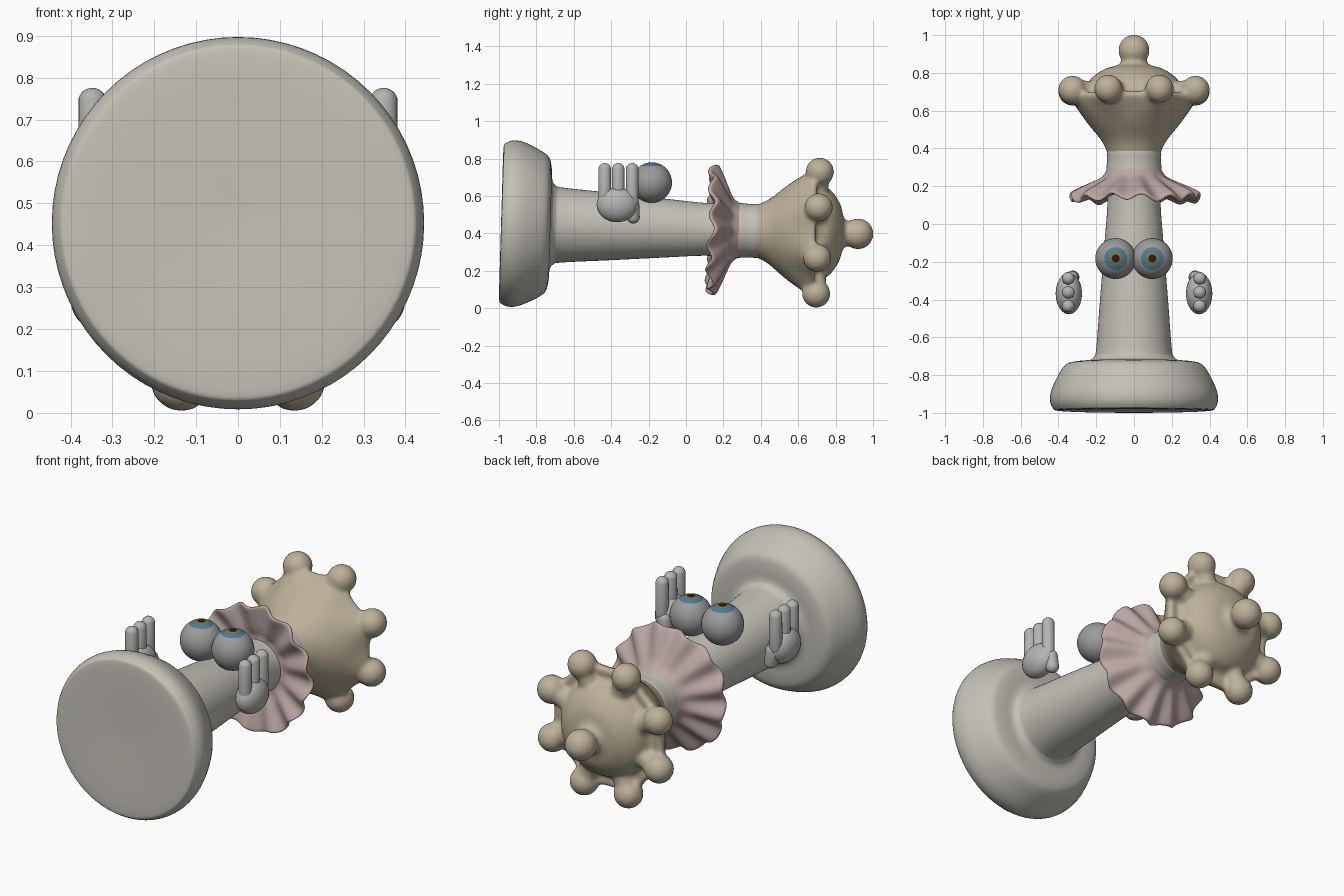
import bpy, bmesh
from math import sin, cos, pi, radians
from mathutils import Matrix, Vector

if "Cube" in bpy.data.objects:
    bpy.data.objects.remove(bpy.data.objects["Cube"])

# Local frame: z runs along the piece; it lies down along +y with a slight tilt
LAY = Matrix.Translation((0, 0, 0.425)) @ Matrix.Rotation(radians(-91.7), 4, 'X')


def mat(name, rgb):
    m = bpy.data.materials.new(name)
    m.diffuse_color = (*rgb, 1)
    m.use_nodes = True
    m.node_tree.nodes["Principled BSDF"].inputs["Base Color"].default_value = m.diffuse_color
    return m


STONE = mat("warm_grey", (0.55, 0.53, 0.47))
TAN = mat("tan", (0.51, 0.44, 0.32))
PINK = mat("dusty_pink", (0.50, 0.39, 0.37))
GREY = mat("hand_grey", (0.46, 0.46, 0.45))
EYE = mat("eye_grey", (0.33, 0.33, 0.33))
BLUE = mat("iris_blue", (0.08, 0.20, 0.27))
AMBER = mat("iris_amber", (0.30, 0.18, 0.03))
DARK = mat("pupil_dark", (0.02, 0.012, 0.01))


def finish(bm, name, mats, matrix=Matrix()):
    bmesh.ops.recalc_face_normals(bm, faces=bm.faces)
    for f in bm.faces:
        f.smooth = True
    me = bpy.data.meshes.new(name)
    bm.to_mesh(me)
    bm.free()
    for m in mats:
        me.materials.append(m)
    ob = bpy.data.objects.new(name, me)
    bpy.context.collection.objects.link(ob)
    ob.matrix_world = matrix
    return ob


def spline(pts, steps=4):
    # Catmull-Rom through the profile points
    p = [Vector(q) for q in pts]
    p = [p[0]] + p + [p[-1]]
    out = []
    for i in range(1, len(p) - 2):
        a, b, c, d = p[i - 1:i + 3]
        for k in range(steps):
            t = k / steps
            out.append(0.5 * (2 * b + (c - a) * t + (2 * a - 5 * b + 4 * c - d) * t * t
                              + (3 * b - a - 3 * c + d) * t ** 3))
    return out + [p[-1]]


def lathe(bm, pts, seg=72, wave=None, caps=True):
    rings = []
    for u, r in spline(pts):
        ring = []
        for i in range(seg):
            a = 2 * pi * i / seg
            uu, rr = wave(u, r, a) if wave else (u, r)
            ring.append(bm.verts.new((rr * cos(a), rr * sin(a), uu)))
        rings.append(ring)
    for A, B in zip(rings, rings[1:]):
        for i in range(seg):
            j = (i + 1) % seg
            bm.faces.new((A[i], A[j], B[j], B[i]))
    if caps:
        bm.faces.new(rings[0][::-1])
        bm.faces.new(rings[-1])


def ball(bm, c, r, scale=(1, 1, 1)):
    m = Matrix.Translation(c) @ Matrix.Diagonal((*scale, 1))
    bmesh.ops.create_uvsphere(bm, u_segments=24, v_segments=16, radius=r, matrix=m)


def capsule(bm, a, b, r):
    a, b = Vector(a), Vector(b)
    d = b - a
    vs = bmesh.ops.create_uvsphere(bm, u_segments=20, v_segments=14, radius=r)['verts']
    for v in vs:
        if v.co.z > 0.001:
            v.co.z += d.length
    rot = Vector((0, 0, 1)).rotation_difference(d).to_matrix().to_4x4()
    bmesh.ops.transform(bm, matrix=Matrix.Translation(a) @ rot, verts=vs)


# Base, shaft and neck
bm = bmesh.new()
lathe(bm, [(-0.982, 0.02), (-0.988, 0.25), (-0.988, 0.40), (-0.975, 0.43), (-0.93, 0.445),
           (-0.87, 0.434), (-0.78, 0.39), (-0.74, 0.355), (-0.727, 0.30), (-0.722, 0.24),
           (-0.705, 0.213), (-0.66, 0.20), (-0.4, 0.18), (-0.1, 0.156), (0.1, 0.141),
           (0.22, 0.145), (0.28, 0.147), (0.33, 0.143), (0.38, 0.144), (0.41, 0.135)])
finish(bm, "base_and_shaft", [STONE], LAY)


# Ruffled collar: a flared skirt whose folds grow towards the hem
def ruffle(u, r, a):
    k = max(0, (r - 0.145) / 0.19)
    return (u + 0.017 * k * cos(13 * a) + 0.006 * k * cos(4 * a + 1),
            r + 0.008 * k * sin(13 * a + 0.6) + 0.005 * k * cos(5 * a))


bm = bmesh.new()
lathe(bm, [(0.30, 0.138), (0.275, 0.151), (0.245, 0.175), (0.21, 0.235), (0.18, 0.29), (0.155, 0.33),
           (0.142, 0.340), (0.130, 0.333), (0.14, 0.28), (0.155, 0.21), (0.17, 0.165), (0.17, 0.13)],
      seg=156, wave=ruffle, caps=False)
finish(bm, "ruffled_collar", [PINK], LAY)


# Crown: scalloped flared cup, dome, finial and eight beads fused together
def scallop(u, r, a):
    k = min(1, max(0, (u - 0.5) / 0.17)) * min(1, max(0, (r - 0.24) / 0.07))
    return u, r - 0.012 * k * cos(8 * a)


bm = bmesh.new()
lathe(bm, [(0.36, 0.12), (0.365, 0.138), (0.40, 0.150), (0.45, 0.178), (0.52, 0.236), (0.60, 0.298),
           (0.66, 0.338), (0.685, 0.342), (0.695, 0.322), (0.692, 0.285), (0.71, 0.262), (0.77, 0.228),
           (0.82, 0.158), (0.84, 0.09), (0.86, 0.066), (0.90, 0.055)], wave=scallop)
ball(bm, (0, 0, 0.92), 0.083)
for i in range(8):
    a = 2 * pi * (i + 0.5) / 8
    c, sn = cos(a), sin(a)
    ball(bm, (0.353 * c, 0.353 * sn, 0.706), 0.076)
    capsule(bm, (0.23 * c, 0.23 * sn, 0.70), (0.33 * c, 0.33 * sn, 0.706), 0.055)
crown = finish(bm, "beaded_crown", [TAN], LAY)
rm = crown.modifiers.new("fuse", 'REMESH')
rm.mode = 'VOXEL'
rm.voxel_size = 0.011
rm.use_smooth_shade = True
sm = crown.modifiers.new("soften", 'SMOOTH')
sm.factor = 0.5
sm.iterations = 9

for side, sx in (("left", -1), ("right", 1)):
    # Eye looking straight up, iris rings coloured by face
    bm = bmesh.new()
    bmesh.ops.create_uvsphere(bm, u_segments=40, v_segments=32, radius=0.108)
    for f in bm.faces:
        ang = f.calc_center_median().normalized().angle(Vector((0, 0, 1)))
        f.material_index = next((n for n, lim in ((3, 11.5), (2, 17), (1, 34)) if ang < radians(lim)), 0)
    finish(bm, side + "_eye", [EYE, BLUE, AMBER, DARK], Matrix.Translation((sx * 0.097, -0.183, 0.672)))

    # Floating hand: palm, three fingers and a thumb
    bm = bmesh.new()
    ball(bm, (sx * 0.345, -0.368, 0.553), 1, (0.070, 0.110, 0.093))
    for y in (-0.434, -0.362, -0.288):
        capsule(bm, (sx * 0.348, y, 0.57), (sx * 0.348, y, 0.742), 0.034)
    capsule(bm, (sx * 0.332, -0.285, 0.55), (sx * 0.325, -0.282, 0.489), 0.036)
    finish(bm, side + "_hand", [GREY])
